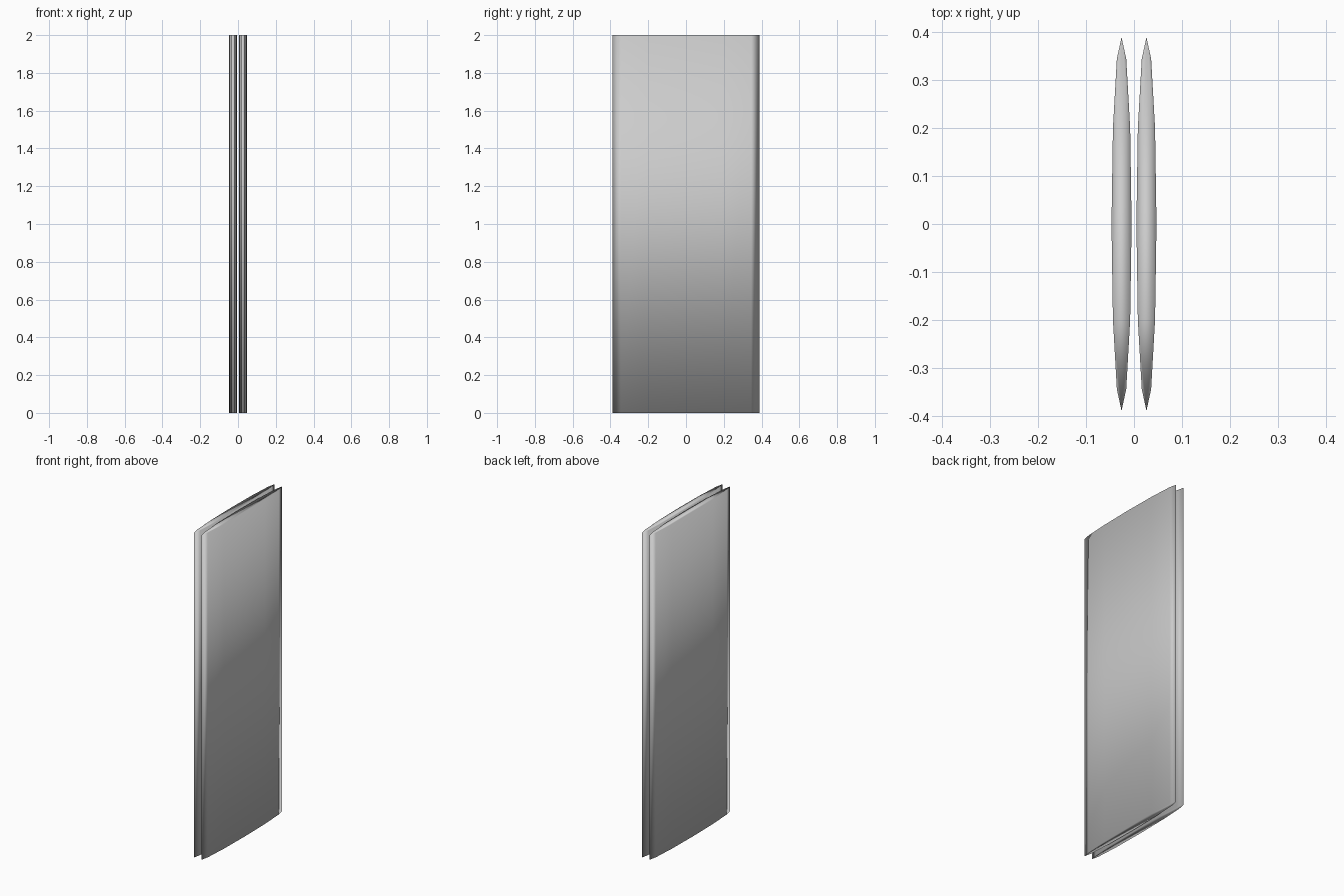
import bpy, bmesh

if "Cube" in bpy.data.objects:
    bpy.data.objects.remove(bpy.data.objects["Cube"])

HEIGHT = 2.0
# quarter of the lens cross-section: (half thickness, y)
QUARTER = [(0.021, 0.0), (0.018, 0.2), (0.0098, 0.345), (0.0, 0.39)]


def lens_outline():
    right_back = QUARTER
    left_back = [(-x, y) for x, y in reversed(QUARTER[:-1])]
    left_front = [(-x, -y) for x, y in QUARTER[1:]]
    right_front = [(x, -y) for x, y in reversed(QUARTER[1:-1])]
    return right_back + left_back + left_front + right_front


def blade(name, x):
    bm = bmesh.new()
    base = bm.faces.new([bm.verts.new((px, py, 0)) for px, py in lens_outline()])
    top = bmesh.ops.extrude_face_region(bm, geom=[base], use_keep_orig=True)
    verts = [g for g in top["geom"] if isinstance(g, bmesh.types.BMVert)]
    bmesh.ops.translate(bm, verts=verts, vec=(0, 0, HEIGHT))
    bmesh.ops.recalc_face_normals(bm, faces=bm.faces[:])
    for f in bm.faces:
        f.smooth = True
    mesh = bpy.data.meshes.new(name)
    bm.to_mesh(mesh)
    bm.free()
    ob = bpy.data.objects.new(name, mesh)
    ob.location.x = x
    bpy.context.collection.objects.link(ob)


# two thin parallel blades with a narrow gap
blade("left_blade", -0.026)
blade("right_blade", 0.026)
